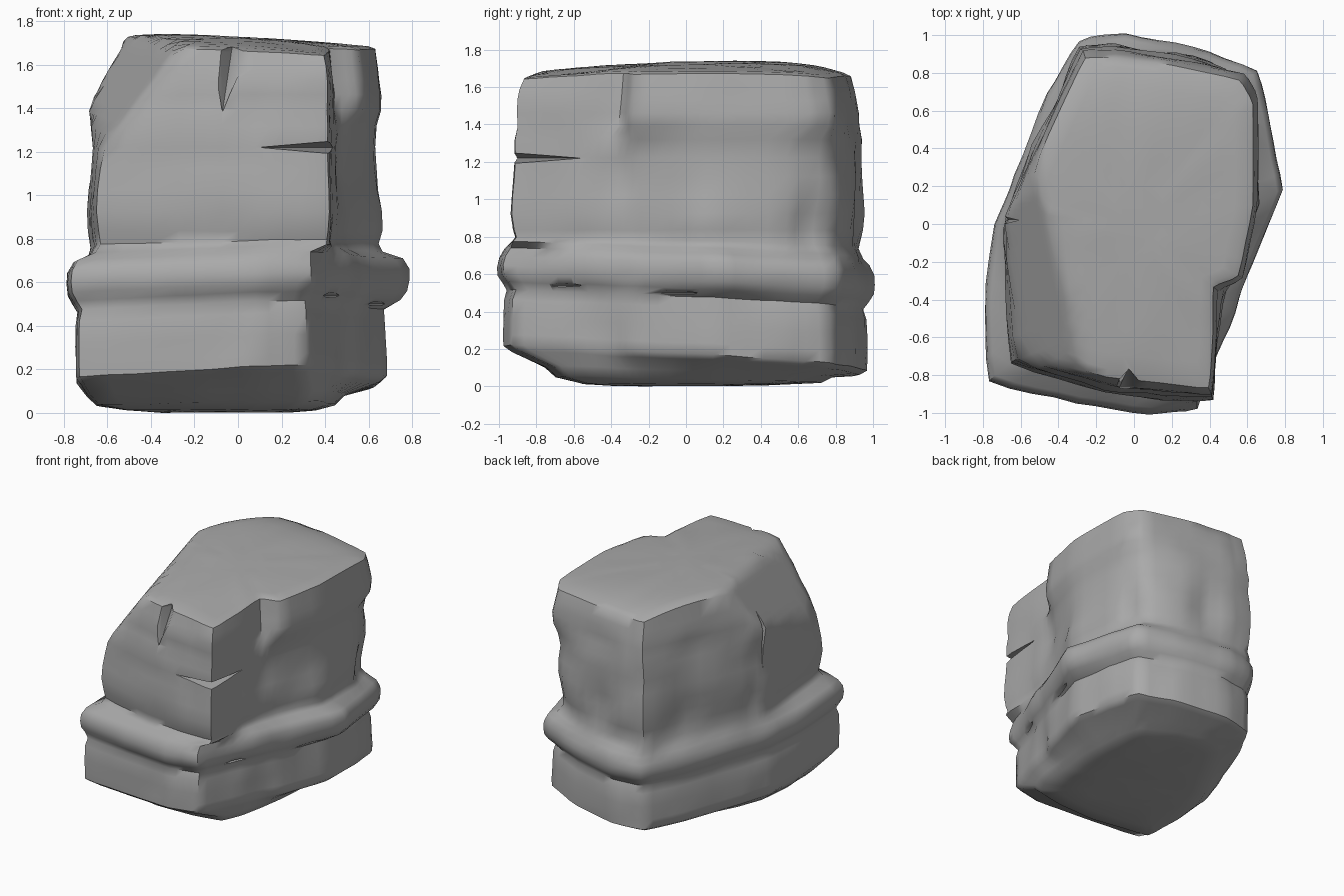
import bpy, bmesh, math
from mathutils import Vector, noise

default_cube = bpy.data.objects.get("Cube")
if default_cube:
    bpy.data.objects.remove(default_cube, do_unlink=True)

# Plan outlines, counter-clockwise from the front left corner
FOOT = [(-.66, -.62), (-.2, -.7), (.1, -.7), (.32, -.66), (.38, -.5), (.42, -.3),
        (.44, -.15), (.46, .1), (.44, .35), (.4, .54), (.18, .67), (-.05, .74),
        (-.22, .72), (-.36, .5), (-.55, .15), (-.63, -.05), (-.66, -.3)]
LOWER = [(-.74, -.83), (-.2, -.92), (.08, -.96), (.31, -.92), (.4, -.65), (.5, -.4),
         (.56, -.25), (.67, .15), (.65, .5), (.6, .77), (.3, .9), (-.05, .96),
         (-.28, .92), (-.43, .65), (-.62, .2), (-.71, -.05), (-.74, -.35)]
BELT = [(-.77, -.83), (-.3, -.93), (.08, -.99), (.33, -.96), (.43, -.68), (.55, -.38),
        (.61, -.22), (.77, .18), (.71, .5), (.65, .81), (.3, .92), (-.05, 1),
        (-.29, .96), (-.45, .68), (-.62, .25), (-.73, 0), (-.77, -.3)]
MIDDLE = [(-.65, -.73), (-.15, -.88), (.15, -.92), (.42, -.93), (.43, -.62), (.46, -.42),
          (.51, -.25), (.63, .1), (.63, .55), (.56, .78), (.22, .91), (-.1, .94),
          (-.29, .94), (-.43, .62), (-.62, .2), (-.68, .03), (-.68, -.2)]
UPPER = [(-.63, -.71), (-.15, -.84), (.15, -.87), (.41, -.9), (.43, -.6), (.43, -.34),
         (.57, -.29), (.65, .1), (.65, .67), (.58, .79), (.2, .87), (-.1, .91),
         (-.27, .92), (-.42, .6), (-.62, .16), (-.69, .03), (-.67, -.2)]

# Strata: height, outline, scale, tilt towards the back
STRATA = [(0, FOOT, .5, 0), (.01, FOOT, .8, 0), (.03, FOOT, 1, -.02),
          (.075, FOOT, 1.05, -.03), (.12, LOWER, .98, -.065), (.14, LOWER, 1.01, -.065),
          (.2, LOWER, 1.01, -.06), (.3, LOWER, 1.01, -.05), (.41, LOWER, 1.01, -.05),
          (.46, LOWER, .985, -.05), (.5, BELT, .985, -.05), (.54, BELT, 1.015, -.045),
          (.59, BELT, 1.02, -.045), (.64, BELT, 1.015, -.045), (.69, BELT, .985, -.045),
          (.72, MIDDLE, 1.01, -.045), (.76, MIDDLE, .98, -.03), (.83, MIDDLE, 1, 0),
          (.92, MIDDLE, 1.015, 0), (1.02, MIDDLE, 1.01, 0), (1.12, MIDDLE, 1, 0),
          (1.22, MIDDLE, .99, 0), (1.32, MIDDLE, 1, 0), (1.39, UPPER, 1.01, 0),
          (1.46, UPPER, 1.01, 0), (1.53, UPPER, 1, 0), (1.58, UPPER, .99, 0)]

# Soft swells and hollows: centre, radius, push
SWELLS = [((.48, -.36, 1.1), .2, -.03), ((.1, .92, .95), .2, -.06),
          ((-.42, .62, .9), .2, -.05), ((-.5, .42, 1.12), .2, .03),
          ((-.45, .55, 1.38), .15, -.03), ((.62, .72, .86), .24, -.07),
          ((.6, .8, 1.2), .14, -.03), ((.5, -.45, .3), .2, -.02),
          ((.62, .1, .85), .2, .03), ((-.65, .1, .88), .14, -.03)]

# Slope that breaks away the upper front left corner
SLOPE_POINT = Vector((-.28, -.8, 1.66))
SLOPE_NORMAL = Vector((-.388, -.106, .279)).normalized()


def dense(outline, scale, steps=4):
    pts = [Vector(p) * scale for p in outline]
    return [a.lerp(b, i / steps) for a, b in zip(pts, pts[1:] + pts[:1])
            for i in range(steps)]


def roof(p):
    z = 1.725 + .02 * p.y - .05 * p.y * p.y - .045 * p.x - .05 * p.x * p.x
    return z - .4 * max(0, p.y - .55) ** 2


def make_body():
    bm = bmesh.new()

    # Layered sides
    rows = [[Vector((p.x, p.y, z + tilt * (p.y - .7 * p.x))) for p in dense(outline, scale)]
            for z, outline, scale, tilt in STRATA]

    # Gently domed top
    for scale in (.97, .92, .82, .7, .55, .4, .2):
        rows.append([Vector((p.x, p.y, roof(p))) for p in dense(UPPER, scale)])

    rings = [[bm.verts.new(p) for p in row] for row in rows]
    n = len(rings[0])
    for a, b in zip(rings, rings[1:]):
        for i in range(n):
            j = (i + 1) % n
            bm.faces.new((a[i], a[j], b[j], b[i]))
    bm.faces.new(rings[0][::-1])
    bm.faces.new(rings[-1])

    # Weathering
    for v in bm.verts:
        out = Vector((v.co.x, v.co.y, 0)).normalized()
        for centre, radius, push in SWELLS:
            d = (v.co - Vector(centre)).length / radius
            if d < 1:
                v.co += out * push * (1 - d * d) ** 2
        side = min(1, max(0, (1.7 - v.co.z) * 8))
        rough = noise.noise(v.co * 3) * .012 + noise.noise(v.co * 7) * .015
        v.co += out * rough * side + Vector((0, 0, rough * .4))
        over = (v.co - SLOPE_POINT).dot(SLOPE_NORMAL)
        if over > 0:
            v.co -= SLOPE_NORMAL * over

    # Worn edges
    bmesh.ops.smooth_vert(bm, verts=bm.verts[:], factor=.4,
                          use_axis_x=True, use_axis_y=True, use_axis_z=True)
    bmesh.ops.triangulate(bm, faces=[f for f in bm.faces if len(f.verts) > 4])
    bmesh.ops.recalc_face_normals(bm, faces=bm.faces)

    # Centre on the ground
    for axis in range(3):
        low = min(v.co[axis] for v in bm.verts)
        high = max(v.co[axis] for v in bm.verts)
        shift = low if axis == 2 else (low + high) / 2
        for v in bm.verts:
            v.co[axis] -= shift

    mesh = bpy.data.meshes.new("boulder")
    bm.to_mesh(mesh)
    bm.free()
    obj = bpy.data.objects.new("boulder", mesh)
    bpy.context.collection.objects.link(obj)
    return obj


def carve(body, centre, radii, lean=0):
    """Cut a tapered crack with a stretched octahedron."""
    bm = bmesh.new()
    tips = [bm.verts.new(Vector(d)) for d in
            ((1, 0, 0), (0, 1, 0), (-1, 0, 0), (0, -1, 0), (0, 0, 1), (0, 0, -1))]
    for i in range(4):
        j = (i + 1) % 4
        bm.faces.new((tips[i], tips[j], tips[4]))
        bm.faces.new((tips[j], tips[i], tips[5]))
    for v in bm.verts:
        v.co = Vector(a * b for a, b in zip(v.co, radii))
        v.co.x += lean * v.co.z
        v.co += Vector(centre)
    mesh = bpy.data.meshes.new("crack_cutter")
    bm.to_mesh(mesh)
    bm.free()
    cutter = bpy.data.objects.new("crack_cutter", mesh)
    cutter.hide_render = True
    bpy.context.collection.objects.link(cutter)
    mod = body.modifiers.new("crack", "BOOLEAN")
    mod.operation = "DIFFERENCE"
    mod.solver = "EXACT"
    mod.object = cutter
    bpy.ops.object.modifier_apply(modifier=mod.name)
    bpy.data.objects.remove(cutter, do_unlink=True)


boulder = make_body()
bpy.ops.object.select_all(action="DESELECT")
boulder.select_set(True)
bpy.context.view_layer.objects.active = boulder

# Cracks and chips
carve(boulder, (.44, -.92, 1.22), (.36, .36, .03))
carve(boulder, (-.03, -.86, 1.66), (.08, .1, .3), .15)
carve(boulder, (-.72, .02, 1.4), (.14, .025, .5))
carve(boulder, (.66, -.1, .5), (.08, .2, .02))
carve(boulder, (.45, -.68, .54), (.08, .15, .02))

# Stone colour
stone = bpy.data.materials.new("grey_stone")
stone.use_nodes = True
colour = (.4, .4, .4, 1)
stone.diffuse_color = colour
stone.node_tree.nodes["Principled BSDF"].inputs["Base Color"].default_value = colour
boulder.data.materials.append(stone)
bpy.ops.object.shade_smooth_by_angle(angle=math.radians(50))
